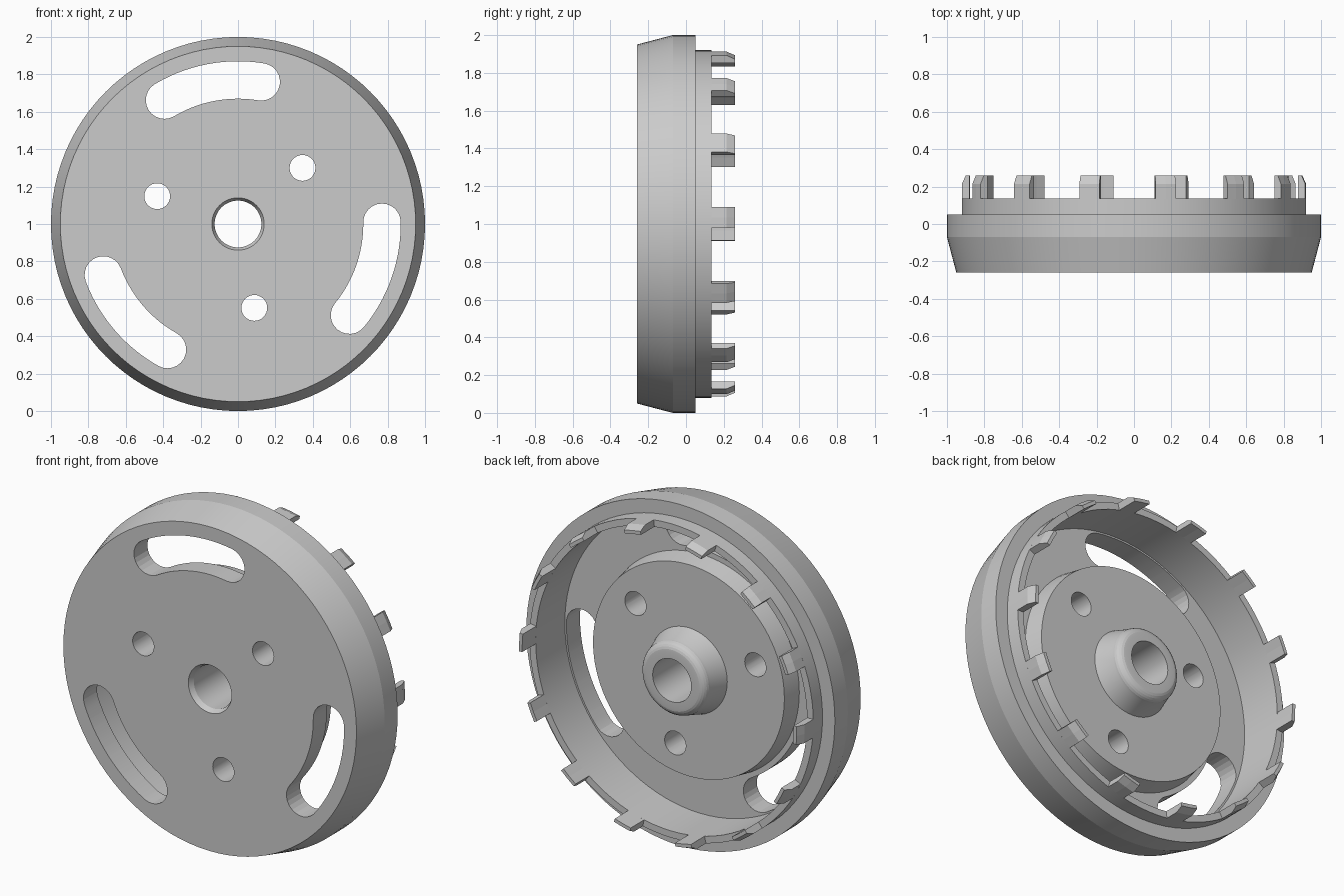
import bpy, bmesh, math
from math import cos, sin, radians, pi

if "Cube" in bpy.data.objects:
    bpy.data.objects.remove(bpy.data.objects["Cube"])

CZ = 1.0   # height of the wheel axis (runs along y)


def pt(r, a, y):
    return (r * cos(a), y, CZ + r * sin(a))


def finish(bm, name):
    bmesh.ops.recalc_face_normals(bm, faces=bm.faces)
    me = bpy.data.meshes.new(name)
    bm.to_mesh(me)
    bm.free()
    ob = bpy.data.objects.new(name, me)
    bpy.context.collection.objects.link(ob)
    return ob


def sweep(bm, profile, a0, a1, steps):
    """Turn a closed (radius, y) profile about the axis, full or partial."""
    full = abs(a1 - a0) > 2 * pi - 1e-4
    count = steps if full else steps + 1
    rings = [[bm.verts.new(pt(r, a0 + (a1 - a0) * i / steps, y)) for r, y in profile]
             for i in range(count)]
    n = len(profile)
    for i in range(steps):
        p, q = rings[i], rings[(i + 1) % count]
        for j in range(n):
            k = (j + 1) % n
            bm.faces.new((p[j], p[k], q[k], q[j]))
    if not full:
        bm.faces.new(rings[0])
        bm.faces.new(rings[-1])


def prism(bm, outline, y0, y1):
    """Extrude an (x, z) outline along y."""
    a = [bm.verts.new((x, y0, CZ + z)) for x, z in outline]
    b = [bm.verts.new((x, y1, CZ + z)) for x, z in outline]
    bm.faces.new(a)
    bm.faces.new(b)
    n = len(a)
    for i in range(n):
        j = (i + 1) % n
        bm.faces.new((a[i], a[j], b[j], b[i]))


def arc(cx, cz, r, a0, a1, n):
    return [(cx + r * cos(a0 + (a1 - a0) * i / n), cz + r * sin(a0 + (a1 - a0) * i / n))
            for i in range(n + 1)]


def slot(r, w, a0, a1):
    """Curved slot with round ends, between two angles."""
    end1 = arc(r * cos(a1), r * sin(a1), w, a1, a1 + pi, 12)
    end0 = arc(r * cos(a0), r * sin(a0), w, a0 + pi, a0 + 2 * pi, 12)
    outer = arc(0, 0, r + w, a0, a1, 14)[1:-1]
    inner = arc(0, 0, r - w, a1, a0, 14)[1:-1]
    return outer + end1 + inner + end0


# Wheel body: chamfered rim, recessed floor, raised hub plate and rounded boss
fillet = [(0.165 + 0.05 * cos(t), 0.08 + 0.05 * sin(t))
          for t in (radians(15 * i) for i in range(7))]
profile = [(0.14, -0.26), (0.95, -0.26), (1.0, -0.07), (1.0, 0.05),
           (0.92, 0.05), (0.92, 0.135), (0.88, 0.135), (0.88, -0.135),
           (0.64, -0.135), (0.62, -0.025), (0.25, -0.025)]
profile += fillet + [(0.125, 0.13), (0.125, -0.23)]
bm = bmesh.new()
sweep(bm, profile, 0, 2 * pi, 96)
body = finish(bm, "wheel_body")

# Cutter: three curved slots and three bolt holes
bm = bmesh.new()
for k in range(3):
    turn = k * 2 * pi / 3
    prism(bm, slot(0.77, 0.10, radians(-39.3) + turn, radians(0.7) + turn), -0.4, 0.0)
    a = radians(41) + turn
    prism(bm, arc(0.457 * cos(a), 0.457 * sin(a), 0.069, 0, 2 * pi, 32)[:-1], -0.4, 0.2)
cutter = finish(bm, "slot_cutter")
cutter.hide_render = True

mod = body.modifiers.new("openings", 'BOOLEAN')
mod.operation = 'DIFFERENCE'
mod.solver = 'EXACT'
mod.object = cutter
bpy.context.view_layer.objects.active = body
body.select_set(True)
bpy.ops.object.modifier_apply(modifier=mod.name)
bpy.data.objects.remove(cutter, do_unlink=True)
bpy.ops.object.shade_smooth_by_angle(angle=radians(12))

# Fourteen teeth on the back ring, outer edge chamfered
bm = bmesh.new()
tooth = [(0.88, 0.135), (0.92, 0.135), (0.92, 0.215), (0.90, 0.26), (0.88, 0.26)]
half = radians(3.45)
for k in range(14):
    a = radians(2.2) + k * 2 * pi / 14
    sweep(bm, tooth, a - half, a + half, 2)
finish(bm, "rim_teeth")
